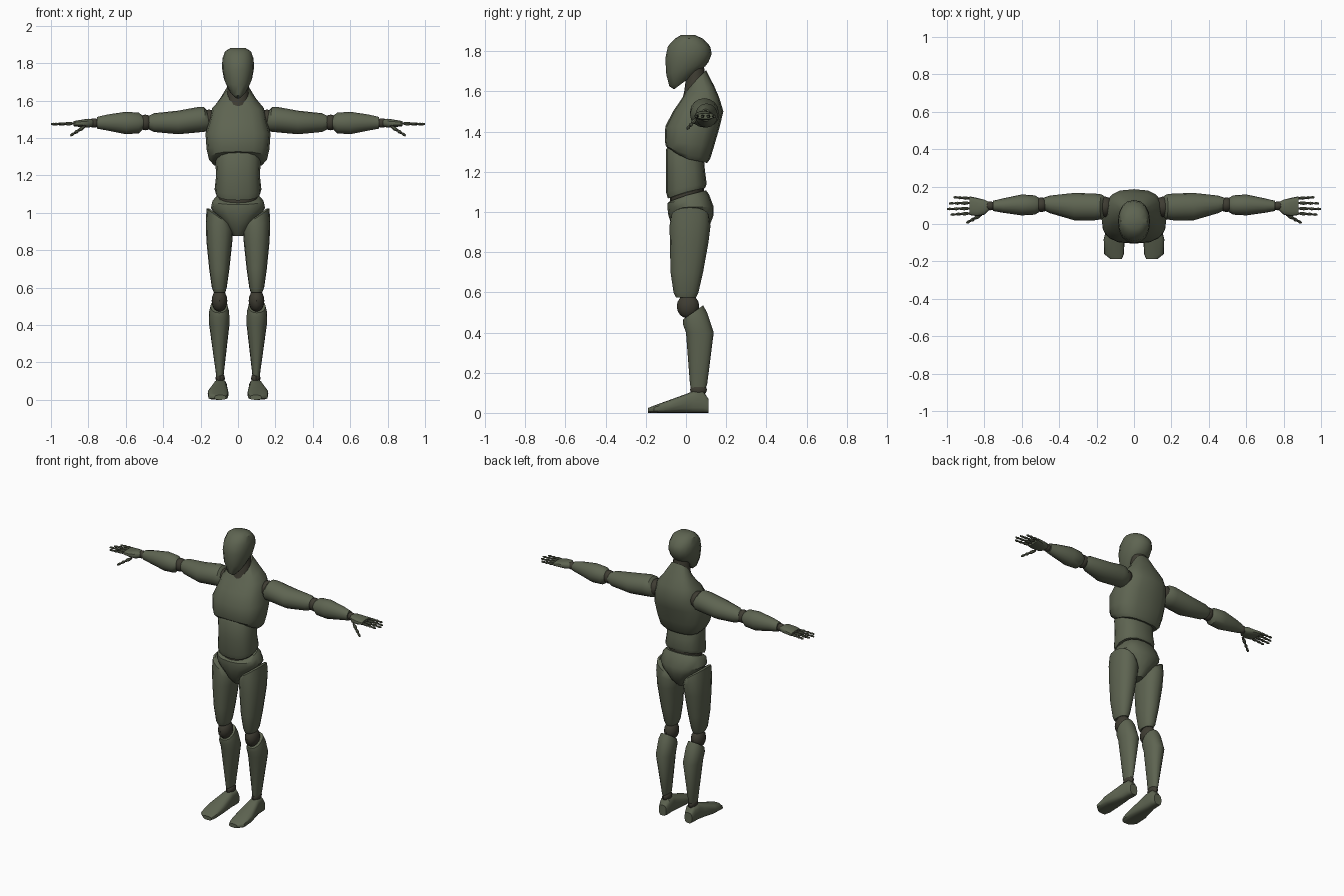
import bpy, bmesh, math
from mathutils import Vector


def material(name, rgb):
    m = bpy.data.materials.new(name)
    m.diffuse_color = (*rgb, 1)
    return m


BODY = material("olive_shell", (0.112, 0.128, 0.083))
JOINT = material("dark_joint", (0.048, 0.045, 0.032))


def finish(name, bm, mat, mirror):
    bmesh.ops.recalc_face_normals(bm, faces=bm.faces)
    me = bpy.data.meshes.new(name)
    bm.to_mesh(me)
    bm.free()
    me.materials.append(mat)
    ob = bpy.data.objects.new(name, me)
    bpy.context.collection.objects.link(ob)
    if mirror:
        ob.modifiers.new("mirror", 'MIRROR')
    return ob


def loft(name, rings, axis='z', mat=BODY, n=16, p=2.0, mirror=False):
    """Skin rings (t, u0, u1, v0, v1, slope_u, slope_v, front_arch) along an axis."""
    bm = bmesh.new()
    loops = []
    for ring in rings:
        t, u0, u1, v0, v1, su, sv, arch = (tuple(ring) + (0, 0, 0))[:8]
        loop = []
        for i in range(n):
            a = 2 * math.pi * i / n
            c, s = math.cos(a), math.sin(a)
            du = math.copysign(abs(c) ** (2 / p), c) * (u1 - u0) / 2
            dv = math.copysign(abs(s) ** (2 / p), s) * (v1 - v0) / 2
            w = t + su * du + sv * dv + arch * max(0, -s)
            u, v = (u0 + u1) / 2 + du, (v0 + v1) / 2 + dv
            co = {'z': (u, v, w), 'x': (w, u, v), 'y': (u, w, v)}[axis]
            loop.append(bm.verts.new(co))
        loops.append(loop)
    for a, b in zip(loops, loops[1:]):
        for i in range(n):
            j = (i + 1) % n
            bm.faces.new((a[i], a[j], b[j], b[i]))
    bm.faces.new(loops[0])
    bm.faces.new(loops[-1])
    return finish(name, bm, mat, mirror)


def sym(z, hx, y0, y1, slope=0, arch=0):
    return (z, -hx, hx, y0, y1, 0, slope, arch)


def ball(name, loc, scale):
    bm = bmesh.new()
    bmesh.ops.create_uvsphere(bm, u_segments=12, v_segments=8, radius=1)
    for v in bm.verts:
        v.co = Vector(loc) + Vector([a * b for a, b in zip(v.co, scale)])
    finish(name, bm, JOINT, True)


def segment(bm, p, q, r0, r1):
    """Tapered bone between two points."""
    p, q = Vector(p), Vector(q)
    d = q - p
    m = d.to_track_quat('Z', 'Y').to_matrix().to_4x4()
    m.translation = (p + q) / 2
    bmesh.ops.create_cone(bm, cap_ends=True, segments=8, radius1=r0, radius2=r1,
                          depth=d.length, matrix=m)


def digit(name, p, q, r):
    """Three phalanges with dark pins through the gaps."""
    p, q = Vector(p), Vector(q)
    bones, pins = bmesh.new(), bmesh.new()
    for a, b, k in ((0, .38, 1), (.45, .68, .9), (.75, 1, .75)):
        mid = (a * .5 + b * .5)
        segment(bones, p.lerp(q, a), p.lerp(q, mid), r * k * .75, r * k)
        segment(bones, p.lerp(q, mid), p.lerp(q, b), r * k, r * k * .65)
    segment(pins, p.lerp(q, -.1), p.lerp(q, .8), r * .65, r * .5)
    finish(name, bones, BODY, True)
    finish(name + "_pins", pins, JOINT, True)


# Head and neck
loft("head", [
    sym(1.655, .03, -.06, .06, .75),
    sym(1.675, .052, -.083, .095, .55),
    sym(1.715, .075, -.098, .112, .3),
    sym(1.775, .086, -.103, .128, .1),
    sym(1.825, .083, -.09, .12),
    sym(1.862, .07, -.055, .085),
    sym(1.88, .042, -.025, .045)], p=2.2)
loft("neck", [
    sym(1.55, .075, -.03, .12, .3),
    sym(1.62, .06, -.01, .10, .5),
    sym(1.71, .052, .005, .09, .2)], mat=JOINT)

# Torso
loft("chest", [
    sym(1.262, .135, -.08, .105, -.2, .03),
    sym(1.285, .155, -.1, .12, -.2, .02),
    sym(1.34, .168, -.105, .14, -.1),
    sym(1.425, .174, -.103, .168),
    sym(1.50, .152, -.065, .186),
    sym(1.56, .138, -.03, .165, .1),
    sym(1.60, .10, -.015, .14, .35),
    sym(1.66, .056, .01, .10, 1.0)], p=2.7)
loft("abdomen", [
    sym(1.10, .118, -.09, .095, .2, -.015),
    sym(1.125, .125, -.1, .103, .15, -.01),
    sym(1.20, .117, -.1, .095),
    sym(1.27, .121, -.1, .09, -.2, .02),
    sym(1.29, .115, -.09, .085, -.2, .02)], p=2.5)
loft("waist_joint", [
    sym(1.05, .105, -.08, .09, .2),
    sym(1.12, .105, -.08, .09, .2)], mat=JOINT)
loft("rib_joint", [
    sym(1.26, .112, -.085, .085, -.2),
    sym(1.31, .112, -.085, .085, -.2)], mat=JOINT)
loft("pelvis", [
    sym(.876, .025, -.03, .07),
    sym(.925, .065, -.068, .115),
    sym(.985, .118, -.088, .138),
    sym(1.025, .145, -.093, .138),
    sym(1.065, .136, -.092, .115, .2),
    sym(1.085, .118, -.082, .10, .25, -.01)], p=2.4)

# Legs
loft("thigh", [
    (.575, .068, .13, -.05, .05),
    (.60, .06, .14, -.062, .062),
    (.70, .046, .154, -.077, .085),
    (.85, .03, .169, -.08, .112),
    (.93, .026, .172, -.082, .122, .35),
    (.975, .035, .168, -.075, .115, .7),
    (.985, .05, .155, -.06, .10, .75)], p=2.3, mirror=True)
ball("knee", (.099, .01, .53), (.042, .056, .06))
loft("shin", [
    (.125, .08, .116, .025, .098),
    (.14, .076, .118, .02, .105),
    (.40, .046, .154, .0, .138),
    (.47, .047, .155, -.015, .105, 0, .5),
    (.50, .055, .147, -.015, .085, 0, .7)], p=2.2, mirror=True)
ball("ankle", (.095, .062, .115), (.025, .042, .032))
loft("foot", [
    (-.188, .065, .125, 0, .025),
    (-.16, .054, .16, 0, .036),
    (-.08, .05, .162, 0, .065),
    (.0, .056, .142, 0, .094),
    (.035, .06, .132, 0, .108),
    (.085, .058, .13, 0, .108),
    (.112, .068, .122, 0, .07)], axis='y', p=3.0, mirror=True)

# Arms
ball("shoulder", (.155, .092, 1.5), (.05, .055, .052))
loft("upper_arm", [
    (.15, .045, .14, 1.455, 1.545, 0, .3),
    (.172, .025, .158, 1.435, 1.565, 0, .15),
    (.21, .02, .163, 1.43, 1.566),
    (.32, .02, .166, 1.42, 1.546),
    (.45, .058, .152, 1.432, 1.532),
    (.485, .075, .14, 1.45, 1.515)], axis='x', mirror=True)
ball("elbow", (.495, .103, 1.483), (.038, .04, .042))
loft("forearm", [
    (.505, .065, .138, 1.45, 1.515),
    (.53, .05, .153, 1.425, 1.535),
    (.60, .046, .158, 1.42, 1.54),
    (.70, .06, .137, 1.44, 1.525),
    (.755, .07, .124, 1.45, 1.512)], axis='x', mirror=True)
ball("wrist", (.77, .097, 1.48), (.03, .024, .025))

# Hands
loft("palm", [
    (.775, .075, .118, 1.462, 1.498),
    (.80, .05, .13, 1.455, 1.503),
    (.84, .042, .14, 1.458, 1.497),
    (.88, .048, .148, 1.463, 1.49)], axis='x', p=2.5, mirror=True)
for name, y0, y1, tip in (("index", .056, .05, .98), ("middle", .083, .08, 1.0),
                          ("ring", .112, .11, .99), ("little", .138, .143, .965)):
    digit(name + "_finger", (.887, y0, 1.477), (tip, y1, 1.474), .0095)
digit("thumb", (.825, .045, 1.458), (.895, .006, 1.413), .011)

# Smooth shading with crisp part borders
bpy.ops.object.select_all(action='SELECT')
bpy.context.view_layer.objects.active = bpy.context.selected_objects[0]
bpy.ops.object.shade_smooth_by_angle(angle=math.radians(35))
